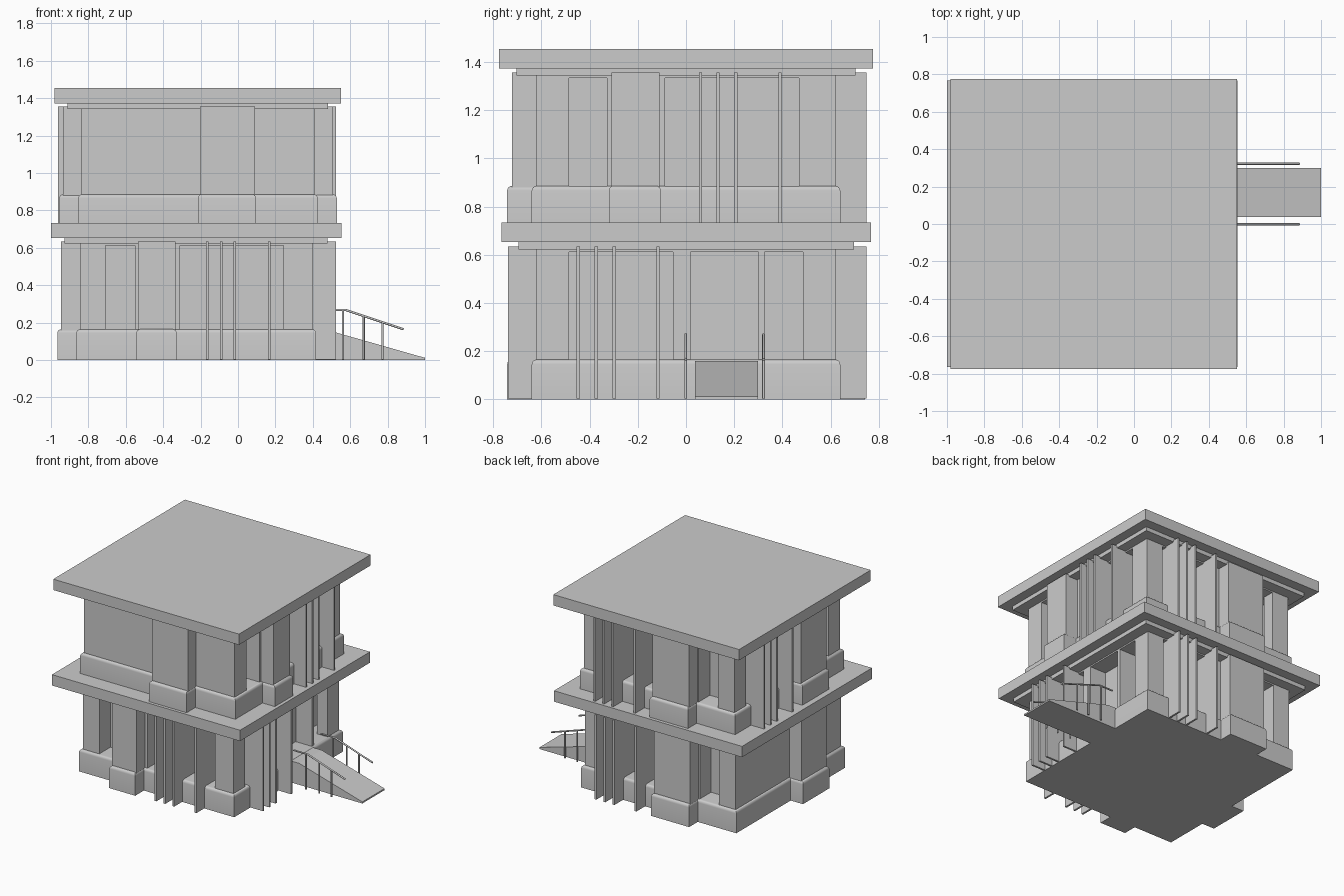
import bpy, bmesh, math
from mathutils import Matrix, Vector

if "Cube" in bpy.data.objects:
    bpy.data.objects.remove(bpy.data.objects["Cube"])


def finish(name, bm, mat=Matrix()):
    bm.transform(mat)
    bmesh.ops.recalc_face_normals(bm, faces=bm.faces)
    me = bpy.data.meshes.new(name)
    bm.to_mesh(me)
    bm.free()
    ob = bpy.data.objects.new(name, me)
    bpy.context.collection.objects.link(ob)
    return ob


def boxes(name, items, mat, round_top=0.0):
    """items: (matrix, (x0, x1, y0, y1, z0, z1)); all joined in one mesh."""
    out = bmesh.new()
    for m, (x0, x1, y0, y1, z0, z1) in items:
        bm = bmesh.new()
        bmesh.ops.create_cube(bm, size=1)
        for v in bm.verts:
            v.co = (x1 if v.co.x > 0 else x0, y1 if v.co.y > 0 else y0,
                    z1 if v.co.z > 0 else z0)
        if round_top:
            top = [e for e in bm.edges if all(v.co.z > z1 - 1e-5 for v in e.verts)]
            bmesh.ops.bevel(bm, geom=top, offset=round_top, segments=4,
                            profile=0.5, affect='EDGES')
        bm.transform(m)
        tmp = bpy.data.meshes.new("tmp")
        bm.to_mesh(tmp)
        bm.free()
        out.from_mesh(tmp)
        bpy.data.meshes.remove(tmp)
    ob = finish(name, out, mat)
    if round_top:
        for o in bpy.context.selected_objects:
            o.select_set(False)
        ob.select_set(True)
        bpy.context.view_layer.objects.active = ob
        bpy.ops.object.shade_smooth_by_angle()
    return ob


# Facades seen from outside: front, right, back, left.
# windows / pier spans and fin positions run left to right along the facade.
B = dict(windows=[(-.534, -.054), (.326, .60)], pier=(.006, .322),
         fins=[-.447, -.373, -.298, -.116], reach=.748)
FACADES = [
    dict(windows=[(-.611, -.327), (-.087, .468)], pier=(-.32, -.105),
         fins=[.060, .133, .207, .390], reach=.738),
    B, B,
    dict(windows=[], pier=(0, .31), fins=[], reach=.745),
]
BASE_H, WIN_TOP, WALL_TOP = .165, .612, .635
BASE, WALL, PANE = .64, .622, .49


def storey(prefix, mat, door):
    I = Matrix()
    base = [(I, (-BASE, BASE, -BASE, BASE, 0, BASE_H))]
    walls = [(I, (-PANE, PANE, -PANE, PANE, .05, WALL_TOP))]
    piers, fins = [], []
    for k, f in enumerate(FACADES):
        R = Matrix.Rotation(k * math.pi / 2, 4, 'Z')
        openings = list(f["windows"])
        if door and k == 1:
            openings.insert(1, (.018, .300))
        else:
            a, b = f["pier"]
            base.append((R, (a, b, -.742, -.55, 0, BASE_H)))
            piers.append((R, (a + .01, b - .005, -.722, -PANE, .1, WALL_TOP)))
        # solid wall between the openings, plus the lintel above
        edge = -WALL
        for a, b in openings + [(WALL, None)]:
            walls.append((R, (edge, a, -WALL, -PANE + .005, .1, WALL_TOP)))
            edge = b
        walls.append((R, (-WALL, WALL, -WALL, -PANE + .005, WIN_TOP, WALL_TOP)))
        fins += [(R, (u - .007, u + .007, -f["reach"], -PANE, 0.003, WALL_TOP))
                 for u in f["fins"]]
    boxes(prefix + "_plinth", base, mat, .02)
    boxes(prefix + "_walls", walls, mat)
    boxes(prefix + "_piers", piers, mat)
    boxes(prefix + "_shading_fins", fins, mat)
    boxes(prefix + "_soffit", [(I, (-.703, .703, -.695, .697, .622, .66))], mat)
    boxes(prefix + "_slab", [(I, (-.776, .776, -.765, .767, .652, .733))], mat)


# Upper storey is the lower one given a quarter turn
storey("lower", Matrix.Translation((-.2235, 0, 0)), True)
storey("upper", Matrix.Translation((-.214, 0, .721)) @ Matrix.Rotation(math.pi / 2, 4, 'Z'), False)

# Entrance ramp
bm = bmesh.new()
prof = [(.38, 0), (1, 0), (1, .012), (.48, .16), (.38, .16)]
face = bm.faces.new([bm.verts.new((x, .037, z)) for x, z in prof])
ext = bmesh.ops.extrude_face_region(bm, geom=[face])
bmesh.ops.translate(bm, vec=(0, .262, 0),
                    verts=[g for g in ext["geom"] if isinstance(g, bmesh.types.BMVert)])
finish("entrance_ramp", bm)

# Handrails with posts
for name, y in (("handrail_left", -.001), ("handrail_right", .322)):
    cu = bpy.data.curves.new(name, 'CURVE')
    cu.dimensions = '3D'
    cu.bevel_depth = .006
    cu.bevel_resolution = 2
    cu.use_fill_caps = True
    paths = [[(.46, .268), (.575, .268), (.885, .165)]]
    for x in (.561, .672, .772):
        paths.append([(x, .003), (x, .268 - max(0, x - .575) * .332)])
    for p in paths:
        sp = cu.splines.new('POLY')
        sp.points.add(len(p) - 1)
        for pt, (x, z) in zip(sp.points, p):
            pt.co = (x, y, z, 1)
    bpy.context.collection.objects.link(bpy.data.objects.new(name, cu))
